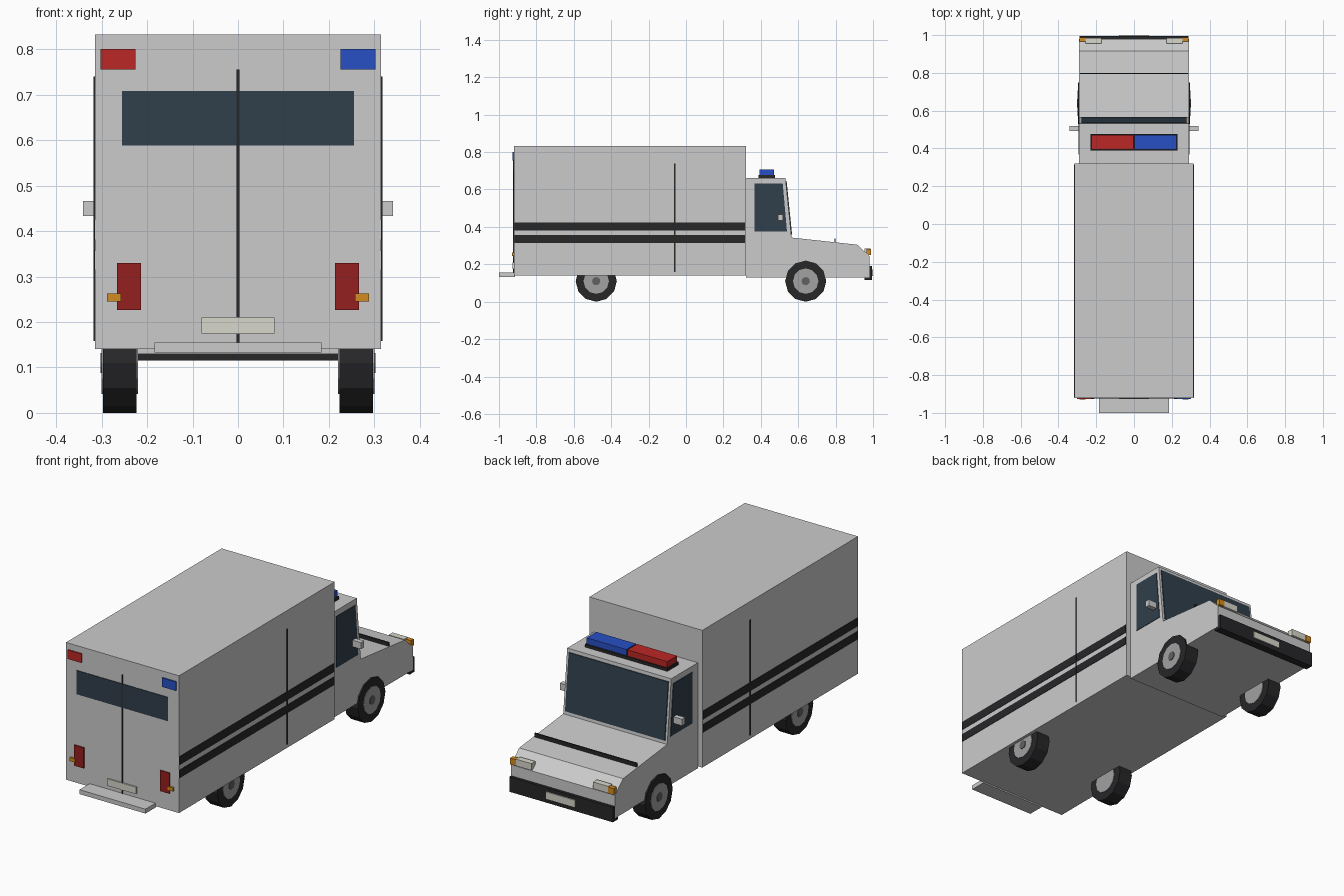
import bpy, bmesh, math
from mathutils import Matrix

if "Cube" in bpy.data.objects:
    bpy.data.objects.remove(bpy.data.objects["Cube"])


def mat(name, r, g, b):
    m = bpy.data.materials.new(name)
    m.diffuse_color = (r, g, b, 1)
    m.use_nodes = True
    m.node_tree.nodes["Principled BSDF"].inputs["Base Color"].default_value = m.diffuse_color
    return m


BLACK = mat("black", 0.02, 0.02, 0.022)
GLASS = mat("glass", 0.03, 0.05, 0.07)
RED = mat("red", 0.5, 0.02, 0.018)
TAIL = mat("tail_red", 0.3, 0.014, 0.014)
BLUE = mat("blue", 0.02, 0.08, 0.55)
AMBER = mat("amber", 0.65, 0.26, 0.015)
CREAM = mat("cream", 0.68, 0.68, 0.6)
RIM = mat("rim", 0.36, 0.36, 0.36)
CAP = mat("cap", 0.12, 0.12, 0.12)


def finish(bm, name, material):
    bmesh.ops.recalc_face_normals(bm, faces=bm.faces)
    me = bpy.data.meshes.new(name)
    bm.to_mesh(me)
    bm.free()
    ob = bpy.data.objects.new(name, me)
    bpy.context.collection.objects.link(ob)
    if material:
        me.materials.append(material)
    return ob


def extrude_x(name, profile, x0, x1, material=None):
    """Extrude a (y, z) outline from x0 to x1."""
    bm = bmesh.new()
    f = bm.faces.new([bm.verts.new((x0, y, z)) for y, z in profile])
    r = bmesh.ops.extrude_face_region(bm, geom=[f])
    verts = [v for v in r["geom"] if isinstance(v, bmesh.types.BMVert)]
    bmesh.ops.translate(bm, vec=(x1 - x0, 0, 0), verts=verts)
    return finish(bm, name, material)


def box(name, x, y, z, material=None):
    return extrude_x(name, [(y[0], z[0]), (y[1], z[0]), (y[1], z[1]), (y[0], z[1])],
                     x[0], x[1], material)


def disc(name, x0, x1, y, z, r, material):
    """Twelve-sided cylinder along x."""
    bm = bmesh.new()
    m = Matrix.Translation(((x0 + x1) / 2, y, z)) @ Matrix.Rotation(math.pi / 2, 4, 'Y')
    bmesh.ops.create_cone(bm, cap_ends=True, segments=12, radius1=r, radius2=r,
                          depth=abs(x1 - x0), matrix=m)
    return finish(bm, name, material)


# Main bodies
box("cargo_body", (-0.315, 0.315), (-0.92, 0.32), (0.14, 0.832))
extrude_x("cab", [(0.32, 0.13), (0.32, 0.662), (0.532, 0.662), (0.564, 0.343),
                  (0.915, 0.305), (0.98, 0.245), (0.98, 0.13)], -0.29, 0.29)

# Windscreen and bonnet strip
extrude_x("windscreen", [(0.530, 0.645), (0.538, 0.645), (0.567, 0.36), (0.559, 0.36)],
          -0.278, 0.278, GLASS)
box("bonnet_strip", (-0.285, 0.285), (0.793, 0.8), (0.31, 0.337), BLACK)

# Front bumper and plate
box("front_bumper", (-0.289, 0.289), (0.955, 0.995), (0.115, 0.19), BLACK)
box("front_plate", (-0.08, 0.08), (0.99, 1.0), (0.137, 0.172), CREAM)

# Roof light bar
box("light_bar_base", (-0.23, 0.23), (0.388, 0.477), (0.66, 0.677), BLACK)
box("light_bar_red", (-0.225, -0.003), (0.394, 0.471), (0.677, 0.708), RED)
box("light_bar_blue", (0.003, 0.225), (0.394, 0.471), (0.677, 0.708), BLUE)

# Rear doors
box("rear_window", (-0.255, 0.255), (-0.923, -0.915), (0.588, 0.708), GLASS)
box("rear_door_seam", (-0.003, 0.003), (-0.924, -0.915), (0.155, 0.755), BLACK)
box("rear_plate", (-0.08, 0.08), (-0.927, -0.915), (0.175, 0.21), CREAM)
box("rear_step", (-0.184, 0.184), (-1.0, -0.915), (0.133, 0.155))
box("rear_beacon_red", (-0.302, -0.225), (-0.927, -0.915), (0.755, 0.8), RED)
box("rear_beacon_blue", (0.225, 0.302), (-0.927, -0.915), (0.755, 0.8), BLUE)

# Parts repeated on both sides
for s, side in ((-1, "left"), (1, "right")):
    def sbox(name, x, y, z, material=None):
        return box(f"{name}_{side}", (s * x[0], s * x[1]), y, z, material)

    # Side stripes and door seam
    sbox("upper_stripe", (0.31, 0.317), (-0.918, 0.315), (0.381, 0.424), BLACK)
    sbox("lower_stripe", (0.31, 0.317), (-0.918, 0.315), (0.315, 0.356), BLACK)
    sbox("side_seam", (0.31, 0.3175), (-0.064, -0.057), (0.158, 0.74), BLACK)
    # Cab window and mirror
    extrude_x(f"cab_window_{side}", [(0.367, 0.375), (0.367, 0.633), (0.517, 0.633),
                                     (0.54, 0.375)], s * 0.285, s * 0.293, GLASS)
    sbox("mirror", (0.29, 0.341), (0.493, 0.518), (0.433, 0.466))
    # Lights
    sbox("tail_light", (0.213, 0.266), (-0.926, -0.915), (0.226, 0.33), TAIL)
    sbox("rear_indicator", (0.257, 0.288), (-0.93, -0.915), (0.245, 0.263), AMBER)
    sbox("headlight", (0.172, 0.257), (0.955, 0.986), (0.25, 0.284), CREAM)
    sbox("front_indicator", (0.257, 0.289), (0.965, 0.988), (0.25, 0.282), AMBER)
    # Wheels
    for y, end in ((0.64, "front"), (-0.48, "rear")):
        disc(f"{end}_tyre_{side}", s * 0.223, s * 0.297, y, 0.11, 0.11, BLACK)
        disc(f"{end}_rim_{side}", s * 0.22, s * 0.3, y, 0.11, 0.068, RIM)
        disc(f"{end}_cap_{side}", s * 0.25, s * 0.303, y, 0.11, 0.022, CAP)
